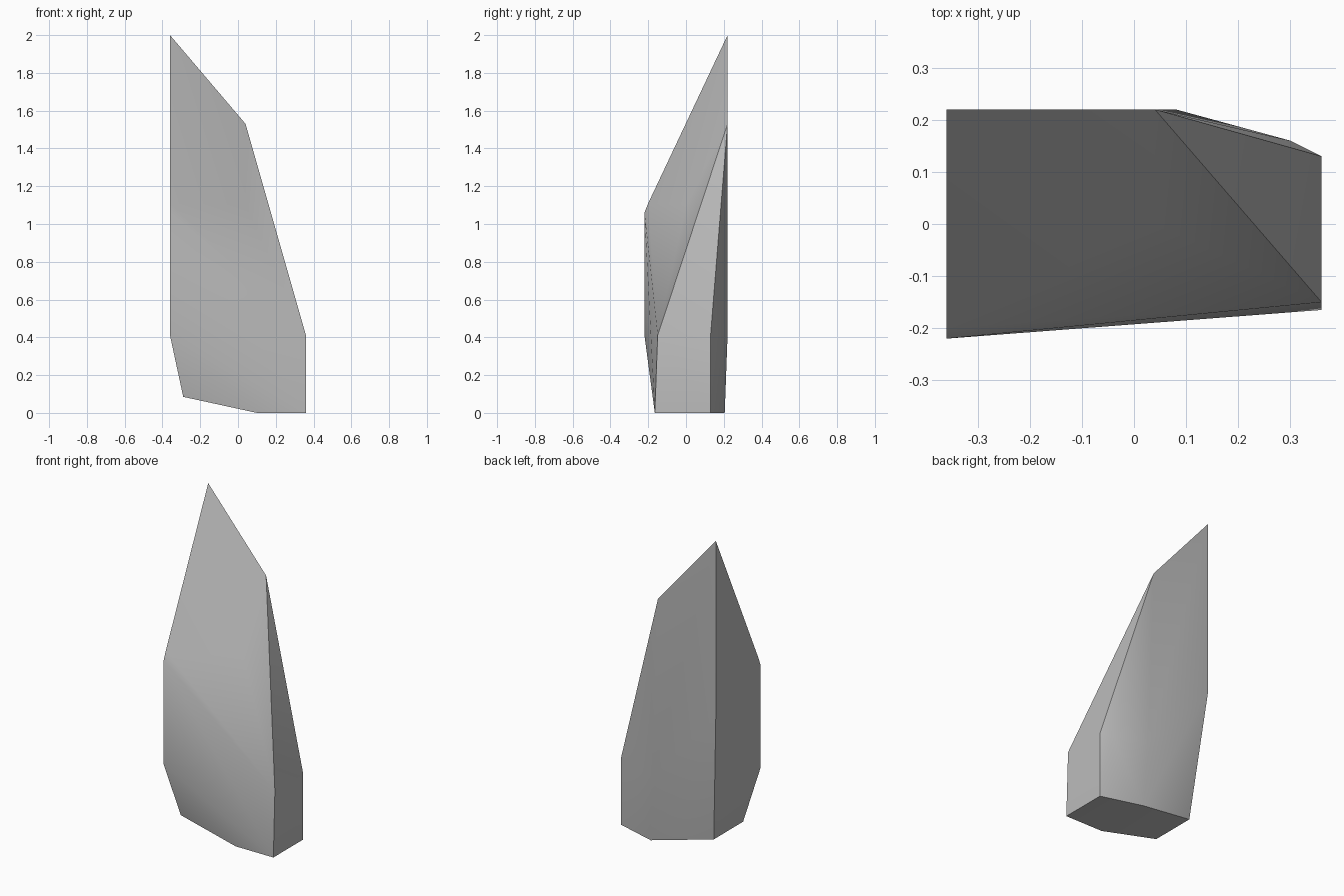
import bpy
import bmesh
import math

# Remove the default object
default_cube = bpy.data.objects.get("Cube")
if default_cube:
    bpy.data.objects.remove(default_cube, do_unlink=True)


def make_material(name, colour):
    material = bpy.data.materials.new(name)
    material.use_nodes = True
    material.diffuse_color = colour
    shader = next(n for n in material.node_tree.nodes if n.type == 'BSDF_PRINCIPLED')
    shader.inputs["Base Color"].default_value = colour
    return material


def make_hull(name, corners, material, smooth_angle):
    """Wrap corner points in a convex skin, smooth across shallow edges."""
    mesh = bpy.data.meshes.new(name)
    hull = bmesh.new()
    for corner in corners:
        hull.verts.new(corner)
    result = bmesh.ops.convex_hull(hull, input=hull.verts[:])
    unused = [v for v in hull.verts if not v.link_faces]
    bmesh.ops.delete(hull, geom=unused, context='VERTS')
    bmesh.ops.recalc_face_normals(hull, faces=hull.faces[:])
    hull.to_mesh(mesh)
    hull.free()
    mesh.materials.append(material)
    rock = bpy.data.objects.new(name, mesh)
    bpy.context.collection.objects.link(rock)
    bpy.ops.object.select_all(action='DESELECT')
    rock.select_set(True)
    bpy.context.view_layer.objects.active = rock
    bpy.ops.object.shade_smooth_by_angle(angle=math.radians(smooth_angle))
    return rock


# Flat side planes shared by several corners
side, back, front = 0.36, 0.22, -0.22
shoulder = 0.41

# Pointed crest along the back
crest = [(-side, back, 2), (0.04, back, 1.53), (-side, back, 0.9)]

# Sloping front face and its brow
brow = [(-side, -0.2, 1.11), (-side, front, 1.06), (0.04, 0, 1.1)]

# Widest ring, around the shoulder
ring = [(side, -0.15, shoulder), (side, 0.13, shoulder), (0.3, 0.16, shoulder),
        (0.08, back, shoulder), (-side, 0.1, shoulder), (-side, front, shoulder)]

# Flat foot on one side, tilting up on the other
foot = [(side, -0.165, 0), (side, 0.13, 0), (0.1, 0.205, 0), (0.1, -0.165, 0),
        (-0.29, 0.14, 0.085), (-0.29, -0.15, 0.085)]

stone_grey = make_material("stone grey", (0.5, 0.5, 0.5, 1))
make_hull("rock_shard", crest + brow + ring + foot, stone_grey, 40)
